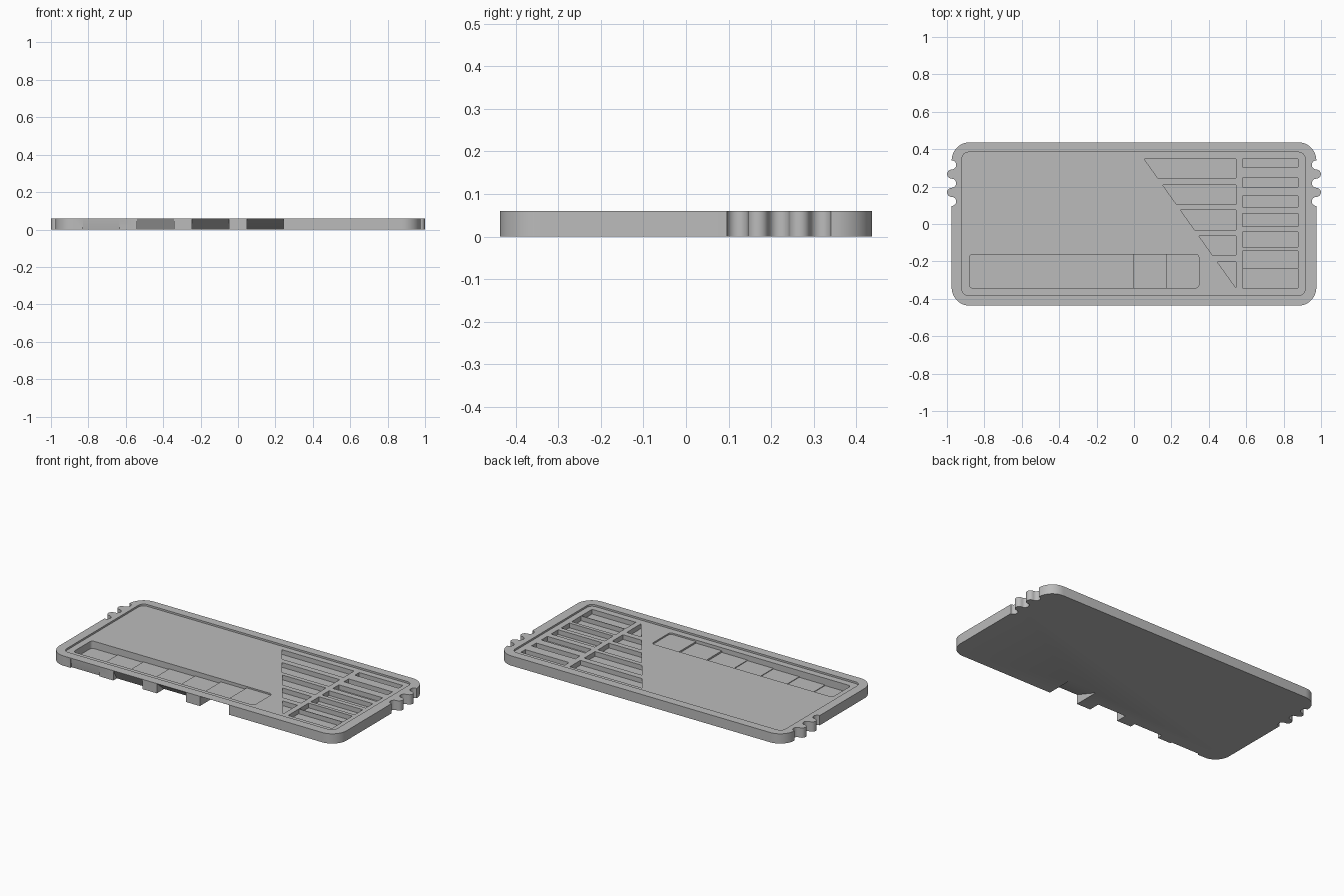
import bpy, bmesh, math
from mathutils import Vector

if "Cube" in bpy.data.objects:
    bpy.data.objects.remove(bpy.data.objects["Cube"])

H = 0.06            # card thickness
HY = 0.437          # half depth of the card
HX = 0.975          # half width without the grip bumps

grey = bpy.data.materials.new("plain grey")
grey.diffuse_color = (0.5, 0.5, 0.5, 1)
grey.use_nodes = True
grey.node_tree.nodes["Principled BSDF"].inputs["Base Color"].default_value = grey.diffuse_color


def prism(name, outlines, lo, hi, place):
    """Extrude closed 2D outlines from lo to hi; place(u, v, w) gives the 3D point."""
    bm = bmesh.new()
    for pts in outlines:
        a = [bm.verts.new(place(u, v, lo)) for u, v in pts]
        b = [bm.verts.new(place(u, v, hi)) for u, v in pts]
        bm.faces.new(a)
        bm.faces.new(b)
        for i in range(len(a)):
            j = (i + 1) % len(a)
            bm.faces.new((a[i], a[j], b[j], b[i]))
    bmesh.ops.recalc_face_normals(bm, faces=bm.faces)
    me = bpy.data.meshes.new(name)
    bm.to_mesh(me)
    bm.free()
    ob = bpy.data.objects.new(name, me)
    bpy.context.collection.objects.link(ob)
    me.materials.append(grey)
    return ob


def along_z(u, v, w): return Vector((u, v, w))
def along_x(u, v, w): return Vector((w, u, v))
def along_y(u, v, w): return Vector((u, w, v))


def cut(ob, cutter):
    """Subtract the cutter and remove it."""
    cutter.hide_render = True
    m = ob.modifiers.new("cut", 'BOOLEAN')
    m.operation, m.solver, m.object = 'DIFFERENCE', 'EXACT', cutter
    bpy.context.view_layer.objects.active = ob
    bpy.ops.object.modifier_apply(modifier=m.name)
    bpy.data.objects.remove(cutter)


def arc(cx, cy, r, a0, a1, n):
    return [(cx + r * math.cos(math.radians(a0 + (a1 - a0) * i / n)),
             cy + r * math.sin(math.radians(a0 + (a1 - a0) * i / n))) for i in range(n + 1)]


def rounded(x0, x1, y0, y1, r, n=6):
    return (arc(x1 - r, y0 + r, r, -90, 0, n) + arc(x1 - r, y1 - r, r, 0, 90, n) +
            arc(x0 + r, y1 - r, r, 90, 180, n) + arc(x0 + r, y0 + r, r, 180, 270, n))


def rect(x0, x1, y0, y1):
    return [(x0, y0), (x1, y0), (x1, y1), (x0, y1)]


# Card body: rounded corners with wavy grips near the back of both ends
R, r = 0.097, 0.0244
half = arc(HX - R, -HY + R, R, -90, 0, 10)
for k in range(5):
    yc = 0.096 + r * (2 * k + 1)
    if k % 2:
        half += arc(HX, yc, r, -90, 90, 10)
    else:
        half += arc(HX, yc, r, 270, 90, 10)
half += arc(HX - R, HY - R, R, 0, 90, 10)
clean = []
for p in half:
    if not clean or math.dist(p, clean[-1]) > 0.002:
        clean.append(p)
outline = clean + [(-x, y) for x, y in reversed(clean)]
card = prism("card_body", [outline], 0, H, along_z)

# Shallow recessed panel inside the rim
DECK = 0.049
cut(card, prism("panel_cutter", [rounded(-0.92, 0.915, -0.382, 0.384, 0.035)], DECK, 0.1, along_z))

# Row of slots with thinner and thinner bars between them
slots = [(0.305, 0.347), (0.199, 0.245), (0.092, 0.15), (-0.014, 0.055),
         (-0.122, -0.042), (-0.235, -0.144), (-0.342, -0.239)]
pockets = [rect(0.58, 0.877, a, b) for a, b in slots]

# Pockets with slanted left ends that form one diagonal
rows = [(0.245, 0.347), (0.103, 0.208), (-0.031, 0.075), (-0.167, -0.064), (-0.342, -0.203)]


def slant(y):
    return 0.055 + (0.347 - y) * 0.71


for a, b in rows:
    if slant(a) > 0.54:
        pockets.append([(0.545, a), (0.545, b), (slant(b), b)])
    else:
        pockets.append([(slant(a), a), (0.545, a), (0.545, b), (slant(b), b)])
cut(card, prism("pocket_cutter", pockets, 0.02, 0.1, along_z))

# Long tray whose floor climbs in steps to the right
TX0, TX1 = -0.88, 0.347
floors = [0.004, 0.008, 0.012, 0.016, 0.02, 0.03, 0.04]
stairs = [(TX0 - 0.05, -0.05), (TX1 + 0.05, -0.05)]
step = (TX1 - TX0) / len(floors)
for i in reversed(range(len(floors))):
    right = TX1 + 0.05 if i == len(floors) - 1 else TX0 + step * (i + 1)
    left = TX0 - 0.05 if i == 0 else TX0 + step * i
    stairs += [(right, floors[i]), (left, floors[i])]
tray = prism("tray_cutter", [rounded(TX0, TX1, -0.342, -0.162, 0.018, 4)], -0.02, 0.1, along_z)
cut(tray, prism("stair_cutter", [stairs], -0.6, 0.1, along_y))
cut(card, tray)

# Undercut ramps below the front edge, each flatter than the one to its left
for x0, degrees in zip((-0.83, -0.54, -0.245, 0.047), (10, 30, 50, 70)):
    top = H - 0.0008
    t = math.tan(math.radians(degrees))
    tri = [(-HY + (top + 0.02) * t, -0.02), (-HY - 0.02, top + 0.02 / t), (-HY - 0.02, -0.02)]
    cut(card, prism("ramp_cutter", [tri], x0, x0 + 0.197, along_x))

# Smooth the round walls and keep the edges sharp
bpy.ops.object.select_all(action='DESELECT')
card.select_set(True)
bpy.context.view_layer.objects.active = card
bpy.ops.object.shade_smooth_by_angle(angle=math.radians(30))
